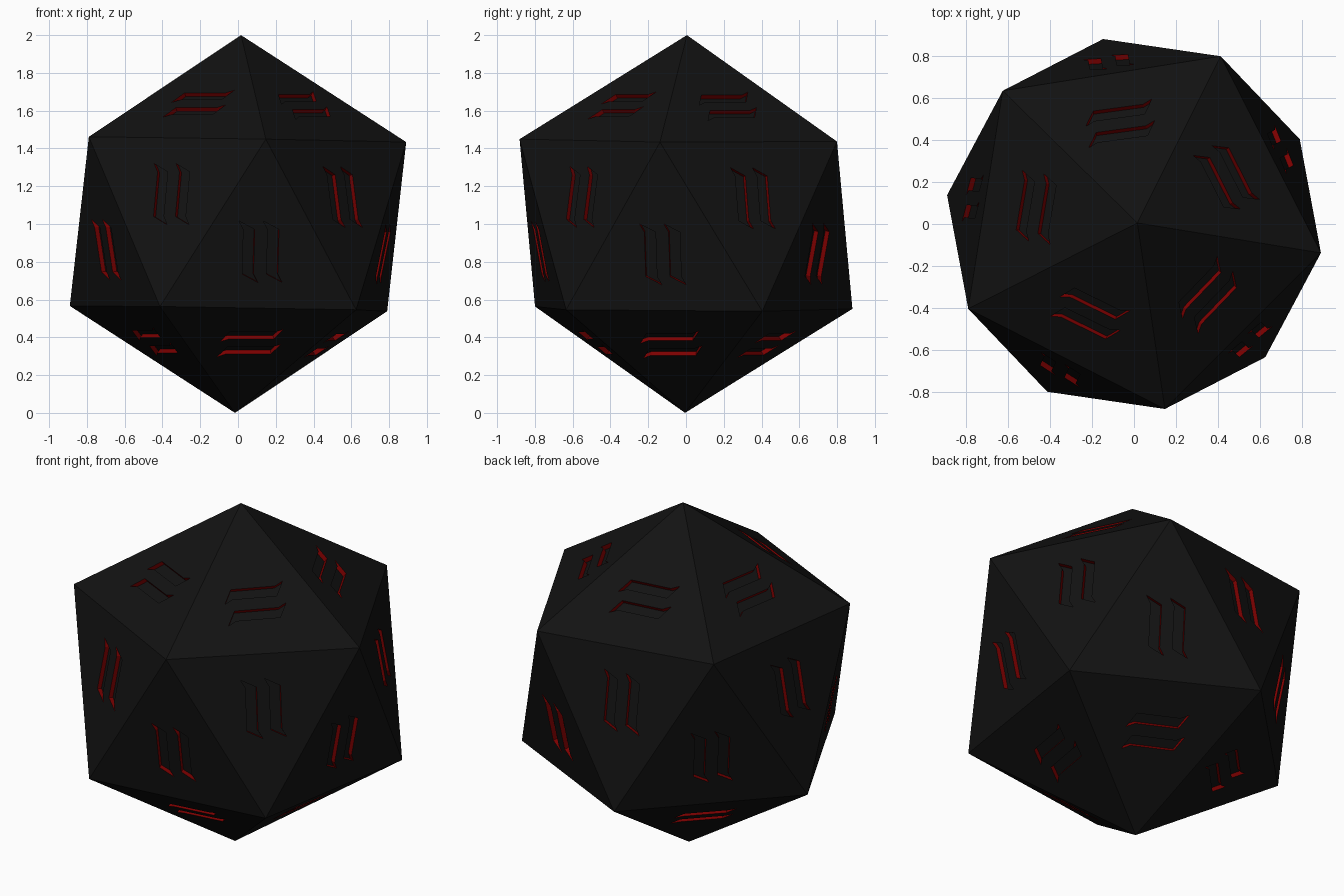
import bpy, bmesh
from math import radians, cos, sin, sqrt
from mathutils import Vector, Matrix

if "Cube" in bpy.data.objects:
    bpy.data.objects.remove(bpy.data.objects["Cube"])


def paint(name, rgb):
    m = bpy.data.materials.new(name)
    m.diffuse_color = (*rgb, 1)
    m.use_nodes = True
    m.node_tree.nodes["Principled BSDF"].inputs["Base Color"].default_value = m.diffuse_color
    return m


BLACK = paint("black", (0.006, 0.006, 0.006))
RED = paint("red", (0.2, 0.0, 0.0))


def make_object(name, bm):
    mesh = bpy.data.meshes.new(name)
    bm.to_mesh(mesh)
    bm.free()
    mesh.materials.append(BLACK)
    mesh.materials.append(RED)
    ob = bpy.data.objects.new(name, mesh)
    bpy.context.collection.objects.link(ob)
    return ob


# Body: regular icosahedron standing on a corner, leaning very slightly
bm = bmesh.new()
r, h = 2 / sqrt(5), 1 / sqrt(5)


def ring(start, z):
    return [Vector((r * cos(radians(start + 72 * i)),
                    r * sin(radians(start + 72 * i)), z)) for i in range(5)]


lean = Matrix.Rotation(0.016, 4, 'Y') @ Matrix.Rotation(-0.005, 4, 'X')
pts = [Vector((0, 0, 1))] + ring(-9, h) + ring(27, -h) + [Vector((0, 0, -1))]
for p in pts:
    bm.verts.new(Vector((0, 0, 1)) + lean @ p)
bmesh.ops.convex_hull(bm, input=bm.verts)
bmesh.ops.recalc_face_normals(bm, faces=bm.faces)
facets = [(f.calc_center_median(), f.normal.copy()) for f in bm.faces]
die = make_object("die_body", bm)

# Engraving cutter: a pair of slanted slots on every facet
slot = [(-0.165, -0.055), (-0.12, -0.03), (0.12, -0.03),
        (0.165, 0.055), (0.12, 0.03), (-0.12, 0.03)]
DEPTH = 0.025
bm = bmesh.new()
for centre, n in facets:
    side = Vector((0, 0, 1)).cross(n).normalized()
    up = n.cross(side)
    # slots lie along the ring on the caps, upright round the middle
    a, b = (side, up) if abs(n.z) > 0.5 else (up, -side)
    for offset in (-0.065, 0.065):
        low, high = [[bm.verts.new(centre + a * x + b * (y + offset) + n * d)
                      for x, y in slot] for d in (-DEPTH, DEPTH)]
        bm.faces.new(low[::-1])
        bm.faces.new(high)
        for i in range(len(slot)):
            j = (i + 1) % len(slot)
            bm.faces.new((low[i], low[j], high[j], high[i])).material_index = 1
bmesh.ops.recalc_face_normals(bm, faces=bm.faces)
cutter = make_object("slot_cutter", bm)
cutter.hide_render = True

# Carve the slots and drop the cutter
mod = die.modifiers.new("engrave", 'BOOLEAN')
mod.operation = 'DIFFERENCE'
mod.solver = 'EXACT'
mod.object = cutter
bpy.context.view_layer.objects.active = die
bpy.ops.object.modifier_apply(modifier=mod.name)
bpy.data.objects.remove(cutter)
